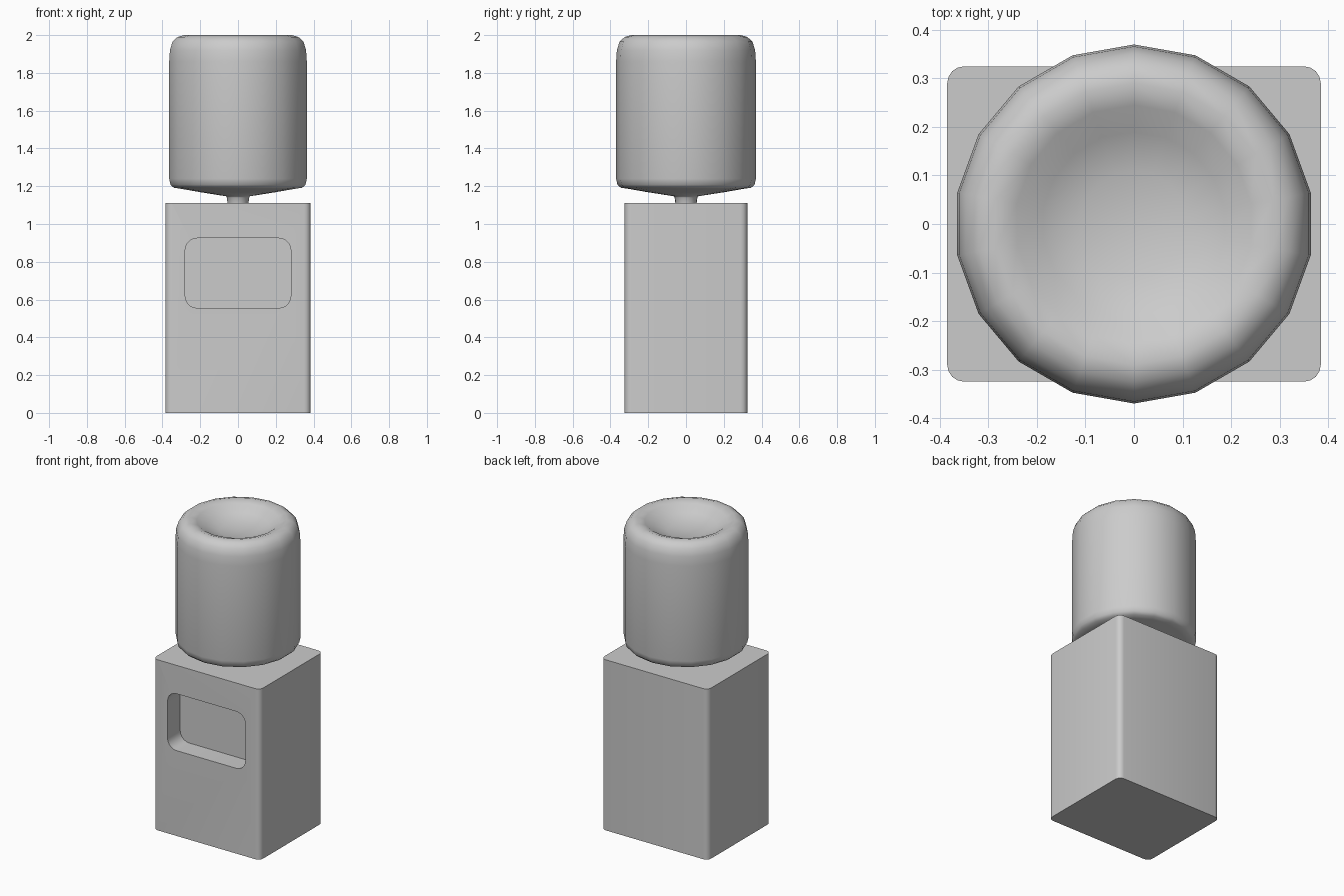
import bpy, bmesh, math

if "Cube" in bpy.data.objects:
    bpy.data.objects.remove(bpy.data.objects["Cube"])


def make_object(name, bm, angle=40):
    bmesh.ops.recalc_face_normals(bm, faces=bm.faces)
    me = bpy.data.meshes.new(name)
    bm.to_mesh(me)
    bm.free()
    ob = bpy.data.objects.new(name, me)
    bpy.context.collection.objects.link(ob)
    bpy.ops.object.select_all(action='DESELECT')
    ob.select_set(True)
    bpy.context.view_layer.objects.active = ob
    bpy.ops.object.shade_smooth_by_angle(angle=math.radians(angle))
    return ob


def rounded_box(name, lo, hi, axis, radius, segments):
    """Box whose four edges along one axis are rounded."""
    bm = bmesh.new()
    bmesh.ops.create_cube(bm, size=1)
    for v in bm.verts:
        v.co = [lo[i] + (v.co[i] + 0.5) * (hi[i] - lo[i]) for i in range(3)]
    edges = [e for e in bm.edges
             if abs(e.verts[0].co[axis] - e.verts[1].co[axis]) > 1e-4]
    bmesh.ops.bevel(bm, geom=edges, offset=radius, offset_type='OFFSET',
                    segments=segments, profile=0.5, affect='EDGES')
    return make_object(name, bm)


def lathe(name, profile, sides):
    """Revolve a closed (radius, height) profile, vertices starting on +y."""
    bm = bmesh.new()
    vs = [bm.verts.new((0, r, z)) for r, z in profile]
    edges = [bm.edges.new(p) for p in zip(vs, vs[1:])]
    bmesh.ops.spin(bm, geom=vs + edges, cent=(0, 0, 0), axis=(0, 0, 1),
                   angle=math.tau, steps=sides, use_duplicate=False)
    bmesh.ops.remove_doubles(bm, verts=bm.verts, dist=1e-4)
    return make_object(name, bm, 50)


# Cabinet with a rounded recess cut into the front
cabinet = rounded_box("cabinet", (-0.385, -0.325, 0), (0.385, 0.325, 1.11), 2, 0.035, 4)
cutter = rounded_box("recess_cutter", (-0.28, -0.5, 0.555), (0.28, -0.195, 0.925), 1, 0.065, 5)
cutter.hide_render = True
cut = cabinet.modifiers.new("recess", 'BOOLEAN')
cut.operation = 'DIFFERENCE'
cut.solver = 'EXACT'
cut.object = cutter
bpy.context.view_layer.objects.active = cabinet
bpy.ops.object.modifier_apply(modifier=cut.name)
bpy.data.objects.remove(cutter)
bpy.ops.object.select_all(action='DESELECT')
cabinet.select_set(True)
bpy.ops.object.shade_smooth_by_angle(angle=math.radians(40))

# Upside-down water bottle with dished end and short neck
lathe("water_bottle", [
    (0, 1.915), (0.11, 1.922), (0.19, 1.948), (0.245, 1.985), (0.29, 2.0),
    (0.325, 1.99), (0.352, 1.965), (0.366, 1.92), (0.37, 1.86),
    (0.37, 1.24), (0.363, 1.208), (0.345, 1.192), (0.31, 1.187),
    (0.20, 1.168), (0.065, 1.147), (0.06, 1.14), (0.056, 1.105), (0, 1.105),
], 18)
